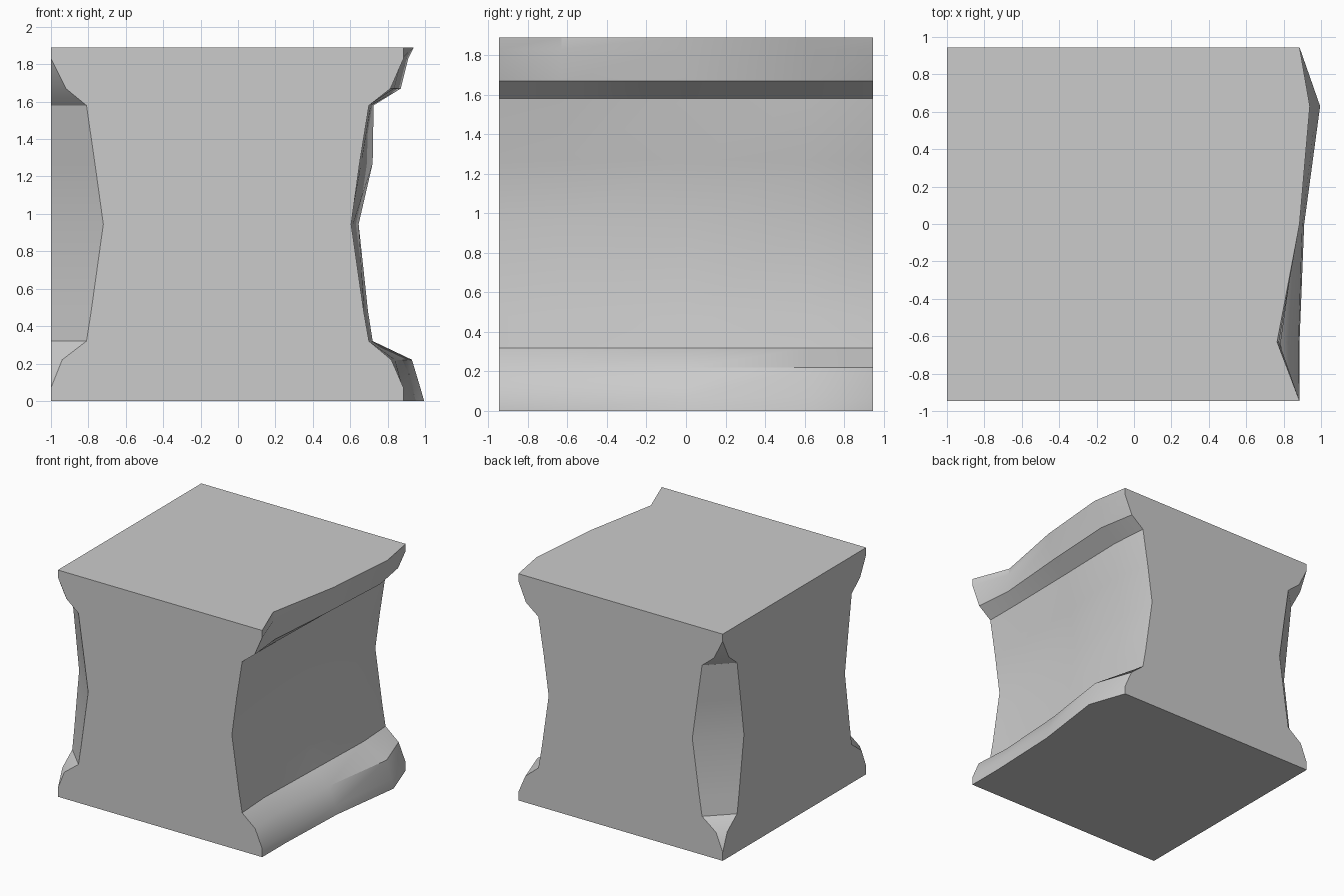
import bpy, bmesh

if "Cube" in bpy.data.objects:
    bpy.data.objects.remove(bpy.data.objects["Cube"])

H = 0.945                                  # half depth of the block
YS = (-H, -0.63, 0.0, 0.63, H)             # stations along the wavy right wall

# level: z, corner chamfer on the left, right-wall x at y = ends, -0.63, 0, 0.63
LEVELS = [
    (0.00, 0.00, 0.885, 0.885, 0.91, 0.995),
    (0.07, 0.00, 0.885, 0.88, 0.90, 0.975),
    (0.22, 0.06, 0.82, 0.80, 0.84, 0.93),
    (0.32, 0.19, 0.70, 0.68, 0.70, 0.72),
    (0.48, 0.215, 0.672, 0.66, 0.675, 0.695),
    (0.945, 0.28, 0.605, 0.60, 0.615, 0.645),
    (1.27, 0.235, 0.65, 0.64, 0.66, 0.72),
    (1.58, 0.19, 0.70, 0.70, 0.71, 0.725),
    (1.67, 0.08, 0.815, 0.785, 0.835, 0.87),
    (1.83, 0.00, 0.885, 0.775, 0.875, 0.91),
    (1.89, 0.00, 0.885, 0.765, 0.885, 0.94),
]

bm = bmesh.new()


def ring(z, c, end, a, b, d):
    """One horizontal outline: chamfered left corners, wavy right wall."""
    pts = [(-1, -H + c), (-1 + c, -H)]
    pts += list(zip((end, a, b, d, end), YS))
    pts += [(-1 + c, H), (-1, H - c)]
    return [bm.verts.new((x, y, z)) for x, y in pts]


# stone block: outlines bridged from bottom to top
rings = [ring(*lv) for lv in LEVELS]
n = len(rings[0])
for lo, hi in zip(rings, rings[1:]):
    for i in range(n):
        j = (i + 1) % n
        bm.faces.new((lo[i], lo[j], hi[j], hi[i]))
bm.faces.new(rings[0][::-1])
bm.faces.new(rings[-1])
bmesh.ops.remove_doubles(bm, verts=bm.verts, dist=0.0005)
bmesh.ops.recalc_face_normals(bm, faces=bm.faces)

mesh = bpy.data.meshes.new("waisted_block")
bm.to_mesh(mesh)
bm.free()
block = bpy.data.objects.new("waisted_block", mesh)
bpy.context.collection.objects.link(block)

# soft wall, crisp ledges and corners
bpy.context.view_layer.objects.active = block
block.select_set(True)
bpy.ops.object.shade_smooth_by_angle(angle=0.52)
